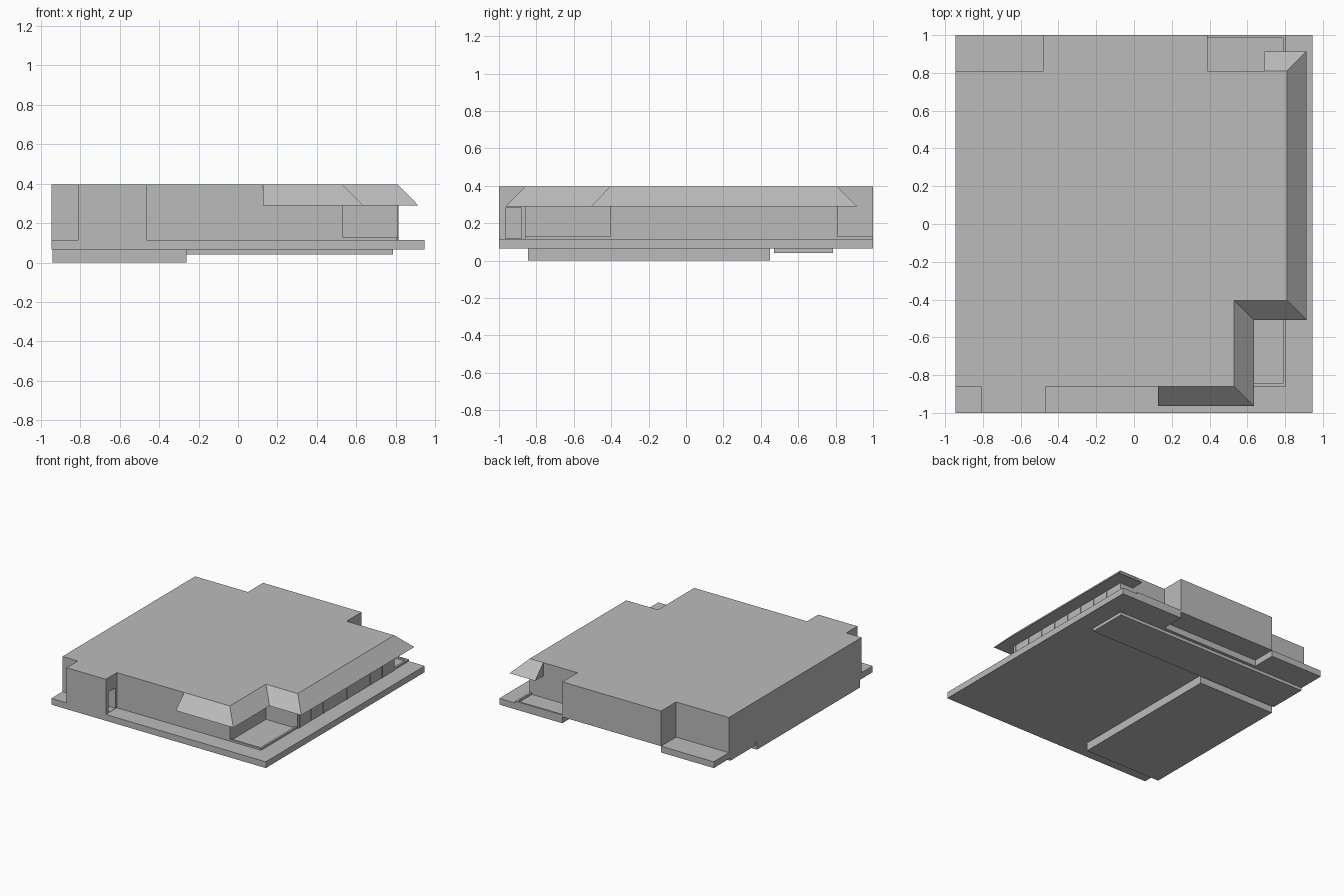
import bpy
import bmesh

cube = bpy.data.objects.get("Cube")
if cube:
    bpy.data.objects.remove(cube, do_unlink=True)

GREY = 0.5
mat = bpy.data.materials.new("plain grey")
mat.use_nodes = True
mat.diffuse_color = (GREY, GREY, GREY, 1)
mat.node_tree.nodes["Principled BSDF"].inputs["Base Color"].default_value = (GREY, GREY, GREY, 1)


def finish(name, bm):
    bmesh.ops.recalc_face_normals(bm, faces=bm.faces)
    mesh = bpy.data.meshes.new(name)
    bm.to_mesh(mesh)
    bm.free()
    mesh.materials.append(mat)
    obj = bpy.data.objects.new(name, mesh)
    bpy.context.collection.objects.link(obj)
    return obj


def prism(name, outline, z0, z1):
    """Extrude a plan outline from z0 to z1."""
    bm = bmesh.new()
    face = bm.faces.new([bm.verts.new((x, y, z0)) for x, y in outline])
    new = bmesh.ops.extrude_face_region(bm, geom=[face])["geom"]
    for v in new:
        if isinstance(v, bmesh.types.BMVert):
            v.co.z = z1
    return finish(name, bm)


def box(name, x0, x1, y0, y1, z0, z1):
    return prism(name, [(x0, y0), (x1, y0), (x1, y1), (x0, y1)], z0, z1)


# Key plan lines
W, D = 0.945, 1.0
FRONT, BACK, SIDE = -0.86, 0.81, 0.81
FLOOR, ROOF, EAVE = 0.115, 0.395, 0.29
BASE = 0.065

# Base plate, notched behind the overhanging rear bay
prism("base_plate", [(-W, -D), (W, -D), (W, D), (0.39, D), (0.39, BACK),
                     (-0.48, BACK), (-0.48, D), (-W, D)], BASE, FLOOR)
box("deep_foundation", -0.94, -0.26, -0.845, 0.45, 0, BASE)
box("shallow_foundation", -0.94, 0.785, 0.47, 0.785, 0.04, BASE)

# Main building with front bay, rear bay and corner porch
building = prism("building", [
    (-W, FRONT), (-0.81, FRONT), (-0.81, -D), (-0.465, -D), (-0.465, FRONT),
    (0.53, FRONT), (0.53, -0.405), (SIDE, -0.405), (SIDE, BACK),
    (0.39, BACK), (0.39, D), (-0.48, D), (-0.48, BACK), (-W, BACK)], FLOOR, ROOF)

# Doorway in the side of the front bay
cutter = box("doorway_cutter", -0.79, -0.4, -0.965, -0.88, FLOOR + 0.003, 0.28)
cutter.hide_render = True
cutter.hide_viewport = True
cut = building.modifiers.new("doorway", "BOOLEAN")
cut.object = cutter
cut.operation = "DIFFERENCE"
cut.solver = "EXACT"

# Sloped canopy: a triangular section swept along the wall with mitred corners
path = [((0.127, FRONT), (0, -1)), ((0.53, FRONT), (1, -1)),
        ((0.53, -0.405), (1, -1)), ((SIDE, -0.405), (1, -1)),
        ((SIDE, BACK), (1, 1)), ((0.69, BACK), (0, 1))]
REACH = 0.104
bm = bmesh.new()
rings = []
for (x, y), (dx, dy) in path:
    rings.append([bm.verts.new(p) for p in (
        (x, y, ROOF), (x + dx * REACH, y + dy * REACH, EAVE), (x, y, EAVE))])
for a, b in zip(rings, rings[1:]):
    for i in range(3):
        j = (i + 1) % 3
        bm.faces.new((a[i], a[j], b[j], b[i]))
bm.faces.new(rings[0])
bm.faces.new(rings[-1])
finish("canopy", bm)

# Low curbs around the two porches
T, CURB, EDGE = 0.015, 0.13, 0.805
prism("front_porch_curb", [(0.53, FRONT), (EDGE, FRONT), (EDGE, -0.405), (EDGE - T, -0.405),
                           (EDGE - T, FRONT + T), (0.53, FRONT + T)], FLOOR, CURB)
prism("back_porch_curb", [(0.39, D), (EDGE, D), (EDGE, BACK), (EDGE - T, BACK),
                          (EDGE - T, D - T), (0.39, D - T)], FLOOR, CURB)

# Slim window bars under the side canopy
for i in range(8):
    y = -0.38 + i * 0.148
    box(f"window_bar_{i + 1}", SIDE, SIDE + 0.004, y - 0.003, y + 0.003, FLOOR, EAVE)
